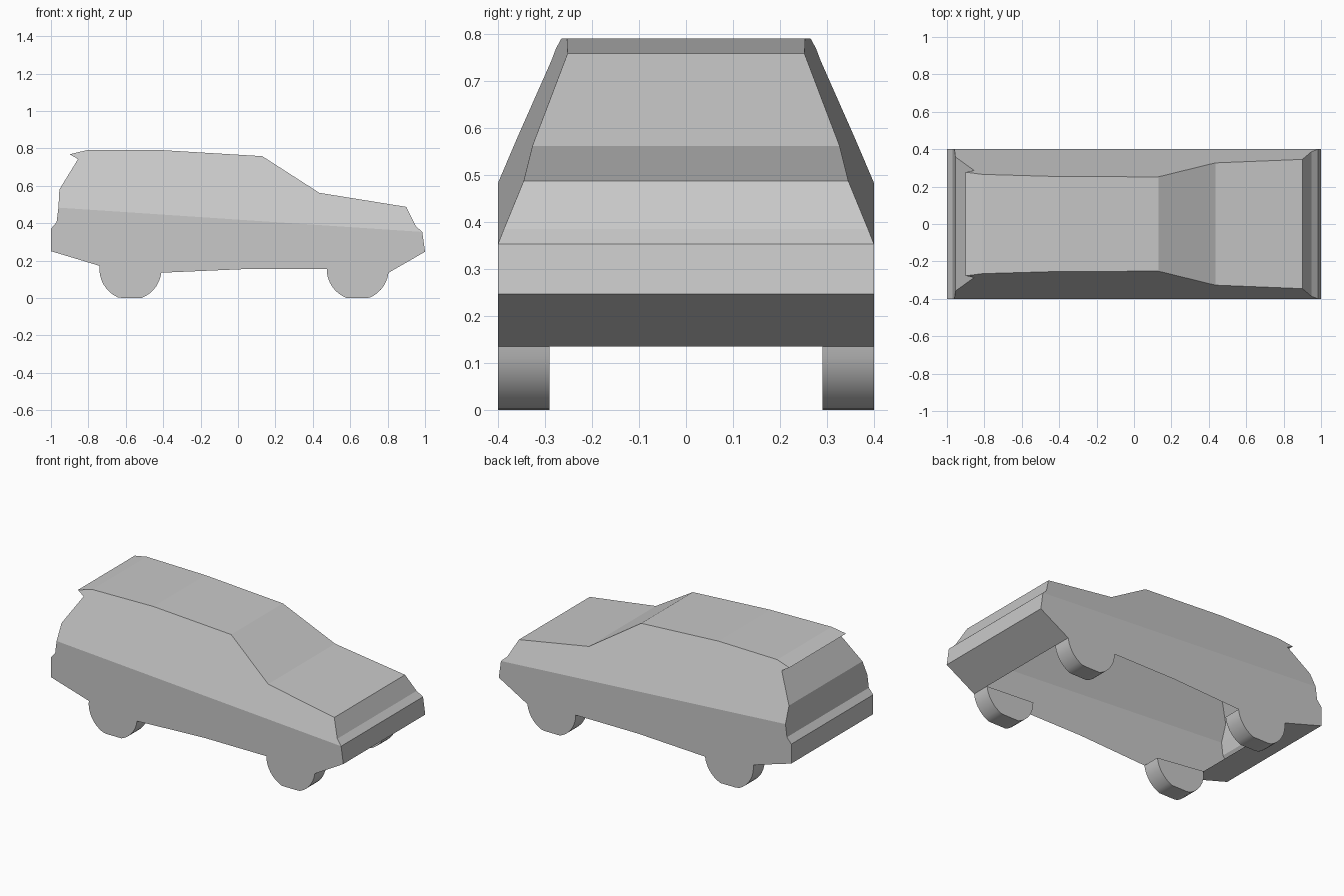
import bpy, bmesh, math

cube = bpy.data.objects.get("Cube")
if cube:
    bpy.data.objects.remove(cube, do_unlink=True)

HALF = 0.4
paint = bpy.data.materials.new("light grey")
paint.use_nodes = True
color = (0.58, 0.58, 0.58, 1)
paint.diffuse_color = color
paint.node_tree.nodes["Principled BSDF"].inputs["Base Color"].default_value = color

REAR_BELT, FRONT_BELT = (-0.96, 0.483), (0.985, 0.353)

# Outline above the beltline, from nose to tail
upper = [FRONT_BELT, (0.95, 0.385), (0.9, 0.487), (0.435, 0.562), (0.13, 0.758),
         (-0.4, 0.79), (-0.81, 0.79), (-0.9, 0.768), (-0.855, 0.743),
         (-0.955, 0.58), REAR_BELT]
# Outline below the beltline, from tail to nose
tail = [REAR_BELT, (-0.97, 0.405), (-1, 0.37), (-1, 0.25), (-0.74, 0.172)]
sill = [(-0.41, 0.135), (0.05, 0.155), (0.475, 0.155)]
nose = [(0.805, 0.135), (1, 0.247), FRONT_BELT]
lower = tail + sill + nose


def half_width(x, z):
    """Sides are vertical up to the beltline and lean inwards above it."""
    t = (x - REAR_BELT[0]) / (FRONT_BELT[0] - REAR_BELT[0])
    belt = REAR_BELT[1] + t * (FRONT_BELT[1] - REAR_BELT[1])
    return HALF - 0.425 * max(0, z - belt)


def finish(name, bm):
    bmesh.ops.remove_doubles(bm, verts=bm.verts, dist=0.0001)
    bmesh.ops.recalc_face_normals(bm, faces=bm.faces)
    mesh = bpy.data.meshes.new(name)
    bm.to_mesh(mesh)
    bm.free()
    mesh.materials.append(paint)
    obj = bpy.data.objects.new(name, mesh)
    bpy.context.collection.objects.link(obj)
    return obj


# Body shell, open underneath between the sloping end panels
bm = bmesh.new()
rows = {}
for p in upper + lower:
    if p not in rows:
        w = half_width(*p)
        rows[p] = [bm.verts.new((p[0], s * w, p[1])) for s in (-1, 1)]
for outline in (upper, lower):
    for side in (0, 1):
        bm.faces.new([rows[p][side] for p in outline])
for strip in (upper, tail, nose):
    for a, b in zip(strip, strip[1:]):
        bm.faces.new((rows[a][0], rows[b][0], rows[b][1], rows[a][1]))
finish("body", bm)


def make_wheel(name, rear, front, side):
    """Wheel segment below the body, flattened where it meets the ground."""
    cx, r, cz, steps = (rear[0] + front[0]) / 2, 0.166, 0.155, 20
    start = math.pi - math.asin((rear[1] - cz) / r)
    end = math.tau + math.asin((front[1] - cz) / r)
    arc = [start + (end - start) * i / steps for i in range(steps + 1)]
    points = [(cx + r * math.cos(a), max(0, cz + r * math.sin(a))) for a in arc]
    points[0], points[-1] = rear, front
    bm = bmesh.new()
    outer, inner = [[bm.verts.new((x, side * y, z)) for x, z in points]
                    for y in (HALF, 0.29)]
    bm.faces.new(outer)
    bm.faces.new(inner)
    for i in range(len(points)):
        bm.faces.new((outer[i - 1], outer[i], inner[i], inner[i - 1]))
    obj = finish(name, bm)
    bpy.ops.object.select_all(action="DESELECT")
    obj.select_set(True)
    bpy.context.view_layer.objects.active = obj
    bpy.ops.object.shade_smooth_by_angle(angle=math.radians(35))


# Four wheels fill the gaps in the lower outline
for side, label in ((-1, "near"), (1, "far")):
    make_wheel("rear_wheel_" + label, tail[-1], sill[0], side)
    make_wheel("front_wheel_" + label, sill[-1], nose[0], side)
